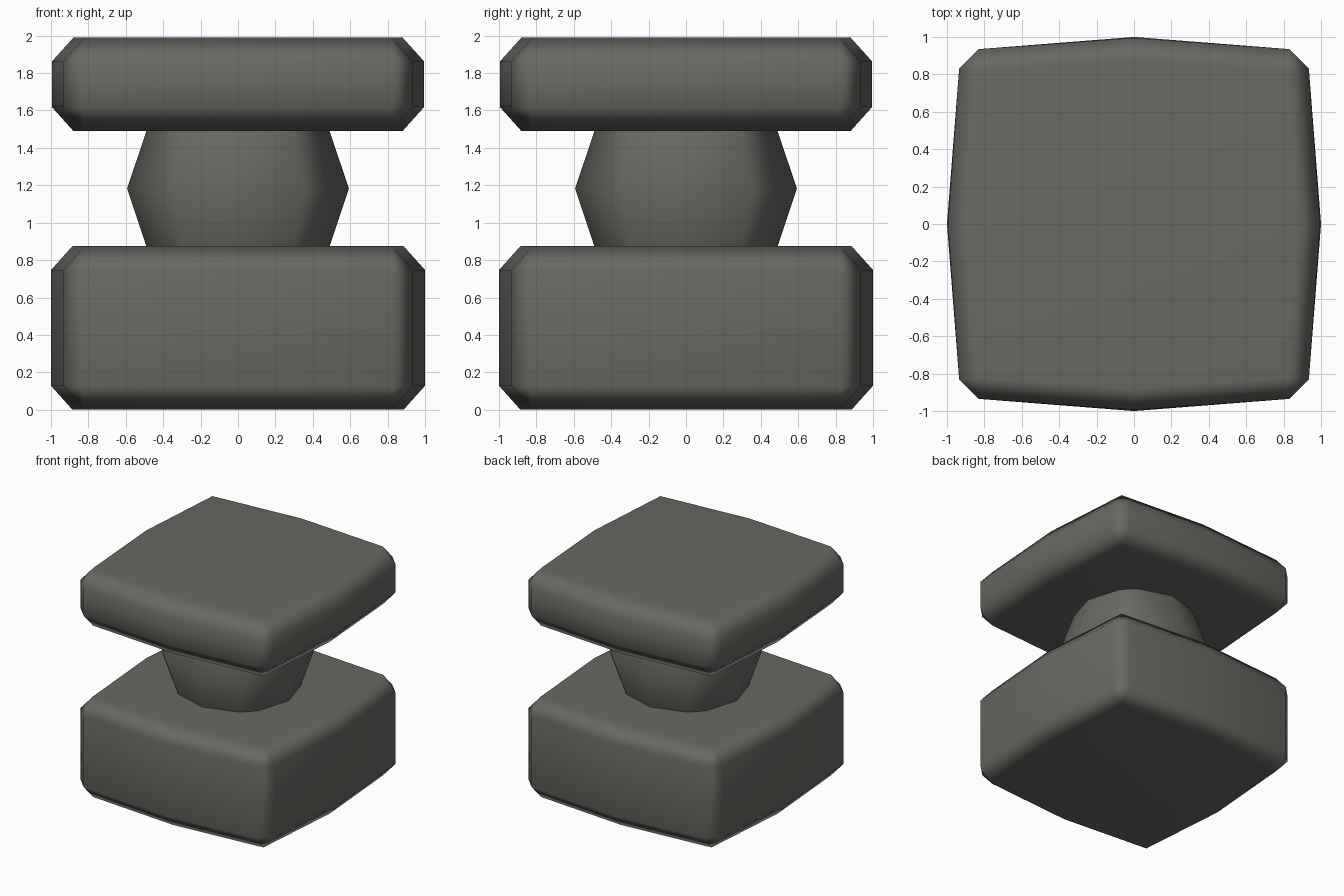
import bpy, bmesh

if "Cube" in bpy.data.objects:
    bpy.data.objects.remove(bpy.data.objects["Cube"])

stone = bpy.data.materials.new("dark_grey_stone")
stone.diffuse_color = (0.135, 0.14, 0.122, 1)
stone.use_nodes = True
stone.node_tree.nodes["Principled BSDF"].inputs["Base Color"].default_value = stone.diffuse_color


def ring(z, mid, a, b):
    """12-point rounded square: side midpoints at mid, corner pairs at (a, b) and (b, a)."""
    pts, quad = [], [(mid, 0), (a, b), (b, a)]
    for _ in range(4):
        pts += [(x, y, z) for x, y in quad]
        quad = [(-y, x) for x, y in quad]
    return pts


def loft(name, rings, capped):
    bm = bmesh.new()
    loops = [[bm.verts.new(p) for p in ring(*r)] for r in rings]
    for lo, hi in zip(loops, loops[1:]):
        for i in range(12):
            j = (i + 1) % 12
            bm.faces.new((lo[i], lo[j], hi[j], hi[i]))
    if capped:
        bm.faces.new(loops[0][::-1])
        bm.faces.new(loops[-1])
    bmesh.ops.remove_doubles(bm, verts=bm.verts[:], dist=0.0005)
    for f in bm.faces:
        f.smooth = True
    me = bpy.data.meshes.new(name)
    bm.to_mesh(me)
    bm.free()
    me.materials.append(stone)
    ob = bpy.data.objects.new(name, me)
    bpy.context.collection.objects.link(ob)
    mod = ob.modifiers.new("soft_normals", 'WEIGHTED_NORMAL')
    mod.weight = 50
    return ob


def block(name, z0, z1, mid):
    """Bulged slab with chamfered edges and corners."""
    c = 0.128
    cap = (mid - 0.115, 0.82, 0.82)
    side = (mid, 0.935, 0.83)
    loft(name, [(z0, *cap), (z0 + c, *side), (z1 - c, *side), (z1, *cap)], True)


# Base and top slabs
block("base_block", 0.0, 0.875, 1.0)
block("top_slab", 1.49, 1.99, 0.995)

# Neck, widest at mid height
loft("neck", [(0.875, 0.49, 0.40, 0.295),
              (1.182, 0.593, 0.485, 0.357),
              (1.49, 0.49, 0.40, 0.295)], False)
